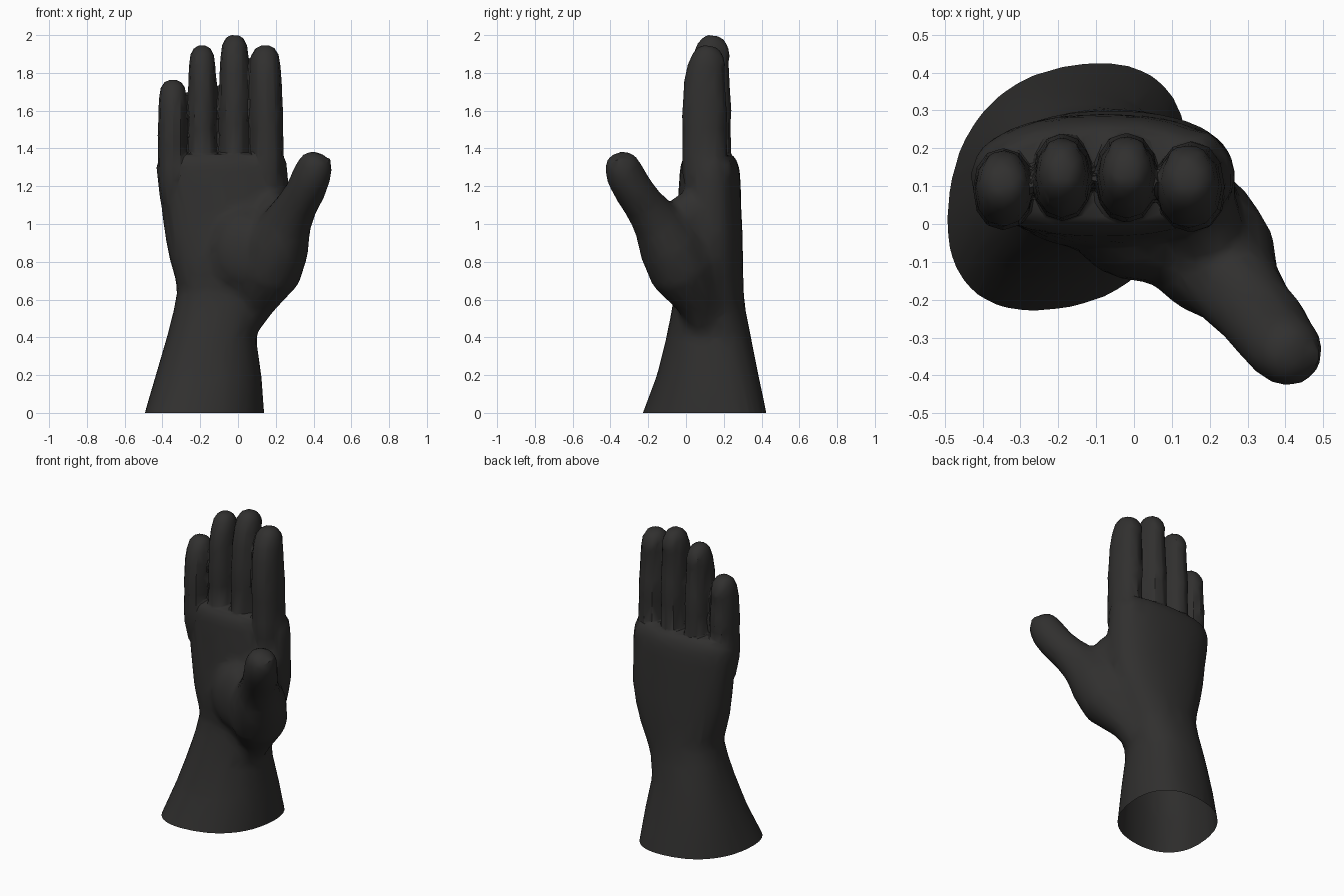
import bpy, bmesh, math
from mathutils import Vector, Matrix

if "Cube" in bpy.data.objects:
    bpy.data.objects.remove(bpy.data.objects["Cube"])

skin = bpy.data.materials.new("dark_rubber")
skin.diffuse_color = (0.03, 0.029, 0.028, 1)
skin.use_nodes = True
skin.node_tree.nodes["Principled BSDF"].inputs["Base Color"].default_value = skin.diffuse_color


def finish(name, bm):
    bmesh.ops.recalc_face_normals(bm, faces=bm.faces[:])
    me = bpy.data.meshes.new(name)
    bm.to_mesh(me)
    bm.free()
    me.materials.append(skin)
    ob = bpy.data.objects.new(name, me)
    bpy.context.collection.objects.link(ob)
    return ob


def tube(name, rings, sides, side_dir=(1, 0, 0), power=2.0, flat=False):
    """Capped loft; each ring is x, y, z, half width, half depth, optional skew."""
    bm = bmesh.new()
    pts = [Vector(r[:3]) for r in rings]
    loops = []
    for i, r in enumerate(rings):
        t = (pts[min(i + 1, len(pts) - 1)] - pts[max(i - 1, 0)]).normalized()
        if flat:
            t = Vector((0, 0, 1))
        u = Vector(side_dir)
        u = (u - t * u.dot(t)).normalized()
        v = t.cross(u)
        skew = r[5] if len(r) > 5 else 0
        loop = []
        for k in range(sides):
            a = 2 * math.pi * k / sides
            c, s = math.cos(a), math.sin(a + skew)
            c = math.copysign(abs(c) ** (2 / power), c)
            s = math.copysign(abs(s) ** (2 / power), s)
            loop.append(bm.verts.new(pts[i] + u * c * r[3] + v * s * r[4]))
        loops.append(loop)
    for a, b in zip(loops, loops[1:]):
        for k in range(sides):
            n = (k + 1) % sides
            bm.faces.new((a[k], a[n], b[n], b[k]))
    bm.faces.new(loops[0][::-1])
    bm.faces.new(loops[-1])
    return finish(name, bm)


def ball(name, loc, size, tilt=(0, 0, 0), seg=12):
    bm = bmesh.new()
    rot = Matrix.Rotation(tilt[1], 4, 'Y') @ Matrix.Rotation(tilt[0], 4, 'X')
    m = Matrix.Translation(loc) @ rot @ Matrix.Diagonal((*size, 1))
    bmesh.ops.create_uvsphere(bm, u_segments=seg, v_segments=8, radius=1, matrix=m)
    return finish(name, bm)


def apply_mod(ob, kind, **props):
    mod = ob.modifiers.new(kind.lower(), kind)
    for key, val in props.items():
        setattr(mod, key, val)
    bpy.ops.object.modifier_apply(modifier=mod.name)


def fuse(target, others, voxel, smooth):
    """Join the parts and melt them into one continuous skin."""
    bpy.ops.object.select_all(action='DESELECT')
    for ob in others + [target]:
        ob.select_set(True)
    bpy.context.view_layer.objects.active = target
    bpy.ops.object.join()
    apply_mod(target, 'REMESH', mode='VOXEL', voxel_size=voxel)
    apply_mod(target, 'SMOOTH', factor=0.5, iterations=smooth)


# forearm and palm: z, x range, y range, skew (cuff runs below ground, cut later)
spans = [
    (-0.10, -0.52, 0.15, -0.27, 0.447, 0.28),
    (0.00, -0.495, 0.14, -0.23, 0.427, 0.25), (0.20, -0.437, 0.125, -0.155, 0.385, 0.14),
    (0.40, -0.378, 0.097, -0.105, 0.345, 0.05), (0.55, -0.340, 0.13, -0.075, 0.315, 0),
    (0.65, -0.322, 0.175, -0.06, 0.305, 0), (0.72, -0.336, 0.21, -0.07, 0.305, 0),
    (0.82, -0.365, 0.245, -0.07, 0.302, 0), (0.95, -0.390, 0.27, -0.055, 0.30, 0),
    (1.10, -0.410, 0.27, -0.045, 0.292, 0), (1.22, -0.428, 0.27, -0.037, 0.29, 0),
    (1.31, -0.435, 0.265, -0.032, 0.282, 0), (1.37, -0.415, 0.245, -0.005, 0.25, 0)]
rings = [((a + b) / 2, (c + d) / 2, z, (b - a) / 2, (d - c) / 2, s)
         for z, a, b, c, d, s in spans]
hand = tube("hand", rings, 24, power=2.3, flat=True)

# thumb with its fleshy base and web
thumb = [(0.02, 0.11, 0.38, 0.045, 0.045), (0.08, 0.07, 0.58, 0.115, 0.12),
         (0.155, -0.015, 0.76, 0.175, 0.19), (0.215, -0.09, 0.90, 0.165, 0.17),
         (0.262, -0.155, 1.01, 0.125, 0.132), (0.315, -0.225, 1.105, 0.108, 0.108),
         (0.358, -0.275, 1.175, 0.108, 0.104), (0.387, -0.318, 1.25, 0.100, 0.106),
         (0.410, -0.340, 1.31, 0.095, 0.097), (0.423, -0.355, 1.352, 0.075, 0.078),
         (0.432, -0.36, 1.374, 0.03, 0.03)]
fuse(hand, [
    tube("thumb", thumb, 16, (0.66, 0.75, 0), 2.1),
    ball("thumb_web", (0.19, 0.0, 1.03), (0.10, 0.11, 0.14)),
    ball("thumb_mound", (0.04, -0.045, 0.86), (0.19, 0.11, 0.22), seg=16)], 0.018, 14)

# fingers: root x, y; tip x, y, z; half width, half depth
parts = []
fingers = {
    "index": (0.160, 0.098, 0.142, 0.098, 1.943, 0.090, 0.117),
    "middle": (-0.022, 0.122, -0.018, 0.122, 1.997, 0.083, 0.116),
    "ring": (-0.188, 0.127, -0.190, 0.120, 1.943, 0.078, 0.113),
    "little": (-0.346, 0.092, -0.345, 0.092, 1.760, 0.080, 0.106)}
profile = [(0, .7, .7), (.2, .97, 1.0), (.32, .99, 1.02), (.48, .97, .99),
           (.56, 1.0, 1.03), (.64, .97, .98), (.77, .95, .93), (.87, .90, .83),
           (.945, .80, .66), (.985, .57, .44), (1, .3, .25)]
for name, (x0, y0, x1, y1, top, w, d) in fingers.items():
    base = 1.1
    rings = []
    for f, kw, kd in profile:
        lean = 0.022 * max(0, f - 0.8) / 0.2
        rings.append((x0 + (x1 - x0) * f, y0 + (y1 - y0) * f + lean,
                      base + (top - base) * f, w * kw, d * kd))
    parts.append(tube(name + "_finger", rings, 12, power=2.2))
    parts.append(ball(name + "_nail", (x1, y1 + d * 0.68, top - 0.075),
                      (w * 0.6, 0.024, 0.065), (0.3, 0, 0)))
    parts.append(ball(name + "_knuckle", (x0 * 0.95, y0 + d * 0.8, 1.27),
                      (w * 0.9, 0.06, 0.10)))
parts.append(ball("thumb_nail", (0.460, -0.343, 1.30), (0.025, 0.05, 0.055), (0, 0.4, 0)))
fuse(hand, parts, 0.008, 4)

# facet the skin and cut the cuff open at the ground
apply_mod(hand, 'DECIMATE', ratio=3600 / (2 * len(hand.data.polygons)))
bm = bmesh.new()
bm.from_mesh(hand.data)
bmesh.ops.bisect_plane(bm, geom=bm.verts[:] + bm.edges[:] + bm.faces[:],
                       plane_co=(0, 0, 0), plane_no=(0, 0, 1), clear_inner=True)
bm.to_mesh(hand.data)
bm.free()
bpy.ops.object.shade_smooth_by_angle(angle=math.radians(30))
